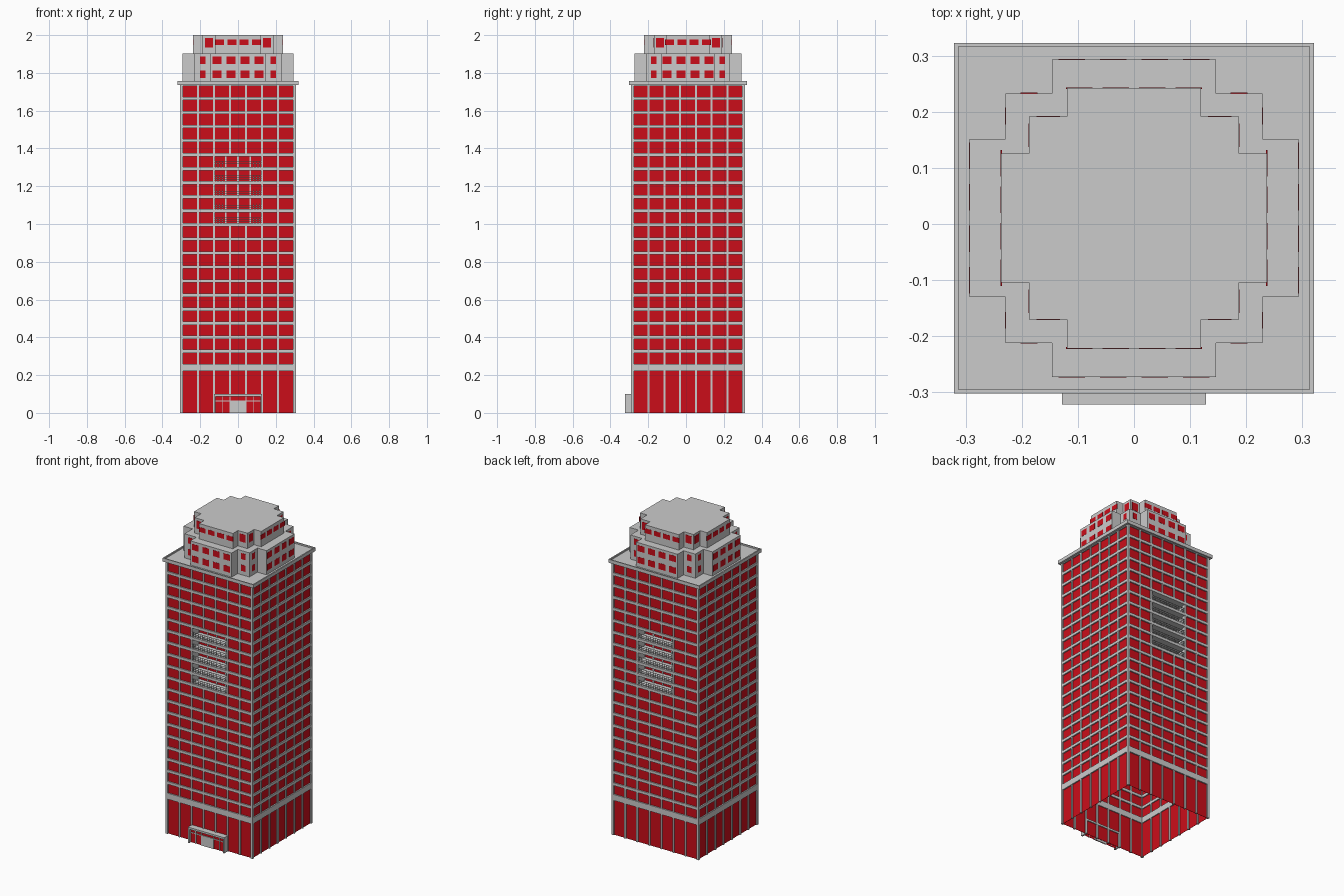
import bpy, bmesh
from mathutils import Vector

if "Cube" in bpy.data.objects:
    bpy.data.objects.remove(bpy.data.objects["Cube"])

CY = 0.0105                      # tower centre in y
HX, HY = 0.307, 0.302            # tower half sizes
ROW0, PITCH, GLASS_H, ROWS = 0.26, 0.0744, 0.057, 20
REC_LO, REC_HI = 10, 14          # balcony rows
REC_DEPTH, REC_U = 0.08, 0.128

red = bpy.data.materials.new("red_glass")
red.diffuse_color = (0.6, 0.004, 0.01, 1)
red.use_nodes = True
red.node_tree.nodes["Principled BSDF"].inputs["Base Color"].default_value = red.diffuse_color


class Part:
    """Collects boxes and prisms into one mesh object."""
    def __init__(self, name, mat=None):
        self.name, self.mat, self.bm = name, mat, bmesh.new()

    def prism(self, pts, z0, z1):
        lo = [self.bm.verts.new((x, y, z0)) for x, y in pts]
        hi = [self.bm.verts.new((x, y, z1)) for x, y in pts]
        self.bm.faces.new(lo[::-1])
        self.bm.faces.new(hi)
        n = len(pts)
        for i in range(n):
            j = (i + 1) % n
            self.bm.faces.new((lo[i], lo[j], hi[j], hi[i]))

    def box(self, x0, x1, y0, y1, z0, z1):
        self.prism([(x0, y0), (x1, y0), (x1, y1), (x0, y1)], z0, z1)

    def on(self, wall, u0, u1, z0, z1, d0, d1):
        """Box in wall coordinates: u along, d outward from the wall face."""
        n, dist = wall
        u = Vector((-n.y, n.x))
        c = Vector((0, CY))
        a = c + n * (dist + d0) + u * u0
        b = c + n * (dist + d1) + u * u1
        self.box(min(a.x, b.x), max(a.x, b.x), min(a.y, b.y), max(a.y, b.y), z0, z1)

    def done(self):
        bmesh.ops.recalc_face_normals(self.bm, faces=self.bm.faces[:])
        me = bpy.data.meshes.new(self.name)
        self.bm.to_mesh(me)
        self.bm.free()
        if self.mat:
            me.materials.append(self.mat)
        bpy.context.collection.objects.link(bpy.data.objects.new(self.name, me))


def row_z(i):
    return ROW0 + PITCH * i


DIRS = [Vector(v) for v in ((0, -1), (1, 0), (0, 1), (-1, 0))]
TOP = 1.737
BAND = PITCH - GLASS_H
rz0, rz1 = row_z(REC_LO) - BAND, row_z(REC_HI + 1)

# Tower walls: frame bars, glass and balcony recesses
frame, glass = Part("tower_frame"), Part("tower_glass", red)
floors, rails = Part("balcony_recess"), Part("balcony_railings")
for n in DIRS:
    facing_y = n.x == 0
    dist, half = (HY, HX) if facing_y else (HX, HY)
    w = (n, dist)
    bay = (half - 0.0095) * 2 / 7
    frame.on(w, -half, half, 0.222, ROW0, -0.015, 0)
    for i in range(ROWS):
        frame.on(w, -half, half, row_z(i) + GLASS_H, min(row_z(i + 1), TOP), -0.015, 0)
    for s in (-1, 1):
        frame.on(w, min(s * half, s * (half - 0.015)), max(s * half, s * (half - 0.015)),
                 0, TOP, -0.015, 0)
    for k in range(1, 7):
        u = (k - 3.5) * bay
        spans = [(0, TOP)]
        if facing_y and abs(u) < 0.1:
            spans = [(0, rz0 + BAND), (rz1 - BAND, TOP)]
        for z0, z1 in spans:
            frame.on(w, u - 0.0055, u + 0.0055, z0, z1, -0.015, -0.001)
    g = half - 0.008
    if not facing_y:
        glass.on(w, -g, g, 0, TOP, -0.009, -0.008)
        continue
    for u0, u1, z0, z1 in ((-g, g, 0, rz0), (-g, g, rz1, TOP),
                           (-g, -REC_U, rz0, rz1), (REC_U, g, rz0, rz1)):
        glass.on(w, u0, u1, z0, z1, -0.009, -0.008)
    # recess back wall and side walls
    D = -REC_DEPTH
    glass.on(w, -REC_U, REC_U, rz0, rz1, D - 0.001, D)
    for s in (-1, 1):
        floors.on(w, s * REC_U - 0.003, s * REC_U + 0.003, rz0, rz1, D, -0.002)
    for k in range(5):
        u = (k - 2) * REC_U / 2
        floors.on(w, u - 0.004, u + 0.004, rz0, rz1, D, D + 0.006)
    # balcony floors and railings
    for i in range(REC_LO, REC_HI + 2):
        z = row_z(i)
        floors.on(w, -REC_U, REC_U, z - BAND, z, D, -0.001)
        if i > REC_HI:
            continue
        for h in (0.008, 0.018, 0.03):
            rails.on(w, -REC_U, REC_U, z + h - 0.001, z + h + 0.001, -0.005, -0.002)
        for k in range(17):
            u = (k - 8) * REC_U / 8
            rails.on(w, u - 0.0008, u + 0.0008, z, z + 0.03, -0.0045, -0.0025)
for p in (frame, glass, floors, rails):
    p.done()

# Roof slab with a low parapet
roof = Part("roof_slab")
SX, SY = 0.321, 0.3125
roof.box(-SX, SX, CY - SY, CY + SY, 1.735, 1.748)
for s in (-1, 1):
    xs = sorted((s * SX, s * (SX - 0.008)))
    ys = sorted((s * SY, s * (SY - 0.007)))
    roof.box(*xs, CY - SY, CY + SY, 1.748, 1.757)
    roof.box(-SX + 0.008, SX - 0.008, CY + ys[0], CY + ys[1], 1.748, 1.757)
roof.done()


# Stepped crown tiers: prism from a quarter outline, plus windows
def tier(name, steps, z0, z1, main, corner):
    (x0, y0), (x1, y1), (x2, y2) = steps
    q = [(x0, y0), (x1, y0), (x1, y1), (x2, y1), (x2, y2)]
    out = (q + [(-x, y) for x, y in q[::-1]] + [(-x, -y) for x, y in q]
           + [(x, -y) for x, y in q[::-1]])
    body = Part(name)
    body.prism([(x, y + CY) for x, y in out], z0, z1)
    body.done()
    win = Part(name + "_windows", red)
    pitch, width, rows = main
    cu, cw, crows = corner
    for n in DIRS:
        face, step = (y2, y1) if n.x == 0 else (x0, x1)
        for a, b in rows:
            for k in range(4):
                u = (k - 1.5) * pitch
                win.on((n, face), u - width / 2, u + width / 2, a, b, -0.002, 0.001)
        for a, b in crows:
            for s in (-1, 1):
                c = s * (cu if n.x == 0 else cu - 0.005)
                win.on((n, step), c - cw / 2, c + cw / 2, a, b, -0.002, 0.001)
    win.done()


LOW = [(1.773, 1.812), (1.848, 1.886)]
tier("lower_crown", [(0.293, 0.141), (0.229, 0.2225), (0.146, 0.283)], 1.748, 1.902,
     (0.074, 0.047, LOW), (0.187, 0.03, LOW))
tier("upper_crown", [(0.237, 0.115), (0.187, 0.181), (0.119, 0.232)], 1.902, 2.0,
     (0.065, 0.047, [(1.948, 1.978)]), (0.153, 0.042, [(1.935, 1.985)]))

# Entrance porch on the front
w = (DIRS[0], HY)
OUT = 0.3325 - HY
porch, pglass = Part("entrance_porch"), Part("entrance_glass", red)
porch.on(w, -0.128, 0.128, 0.088, 0.1, -0.015, OUT)
for s in (-1, 1):
    porch.on(w, s * 0.123 - 0.005, s * 0.123 + 0.005, 0, 0.088, -0.015, OUT)
    for u in (0.043, 0.083):
        porch.on(w, s * u - 0.002, s * u + 0.002, 0, 0.088, 0.01, 0.018)
porch.on(w, -0.118, 0.118, 0.061, 0.066, 0.01, 0.018)
pglass.on(w, -0.118, 0.118, 0, 0.088, 0.012, 0.013)
porch.done()
pglass.done()
door = Part("entrance_doors")
for s in (-1, 1):
    door.on(w, s * 0.0205 - 0.02, s * 0.0205 + 0.02, 0, 0.061, 0.01, 0.017)
door.done()
